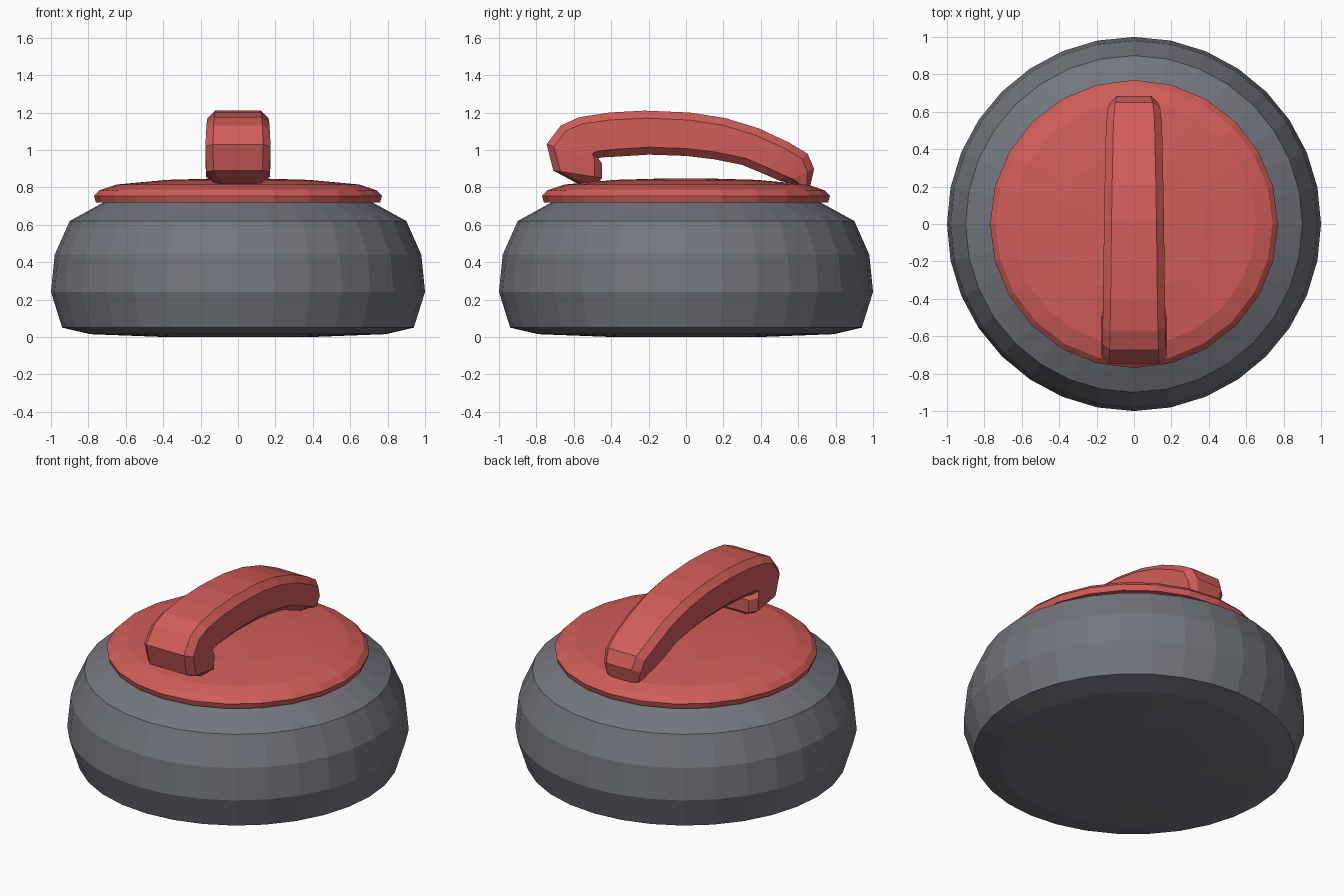
import bpy, bmesh, math

cube = bpy.data.objects.get("Cube")
if cube:
    bpy.data.objects.remove(cube, do_unlink=True)


def material(name, colour):
    mat = bpy.data.materials.new(name)
    mat.use_nodes = True
    mat.diffuse_color = colour
    mat.node_tree.nodes["Principled BSDF"].inputs["Base Color"].default_value = colour
    return mat


def loft(name, rings, mat):
    """Skin a list of equal-length vertex rings and close both ends."""
    bm = bmesh.new()
    loops = [[bm.verts.new(p) for p in ring] for ring in rings]
    for low, high in zip(loops, loops[1:]):
        n = len(low)
        for i in range(n):
            j = (i + 1) % n
            bm.faces.new((low[i], low[j], high[j], high[i]))
    bm.faces.new(loops[0])
    bm.faces.new(loops[-1])
    bmesh.ops.recalc_face_normals(bm, faces=bm.faces)
    mesh = bpy.data.meshes.new(name)
    bm.to_mesh(mesh)
    bm.free()
    mesh.materials.append(mat)
    obj = bpy.data.objects.new(name, mesh)
    bpy.context.collection.objects.link(obj)
    return obj


def lathe(name, profile, sides, mat):
    angles = [math.tau * i / sides for i in range(sides)]
    rings = [[(r * math.cos(a), r * math.sin(a), z) for a in angles] for r, z in profile]
    return loft(name, rings, mat)


def section(outer, inner, half, bevel=0.04):
    """Chamfered box section between an outer and an inner (y, z) point."""
    dy, dz = inner[0] - outer[0], inner[1] - outer[1]
    t = min(bevel / math.hypot(dy, dz), 0.3)
    narrow = half - bevel
    side = [(narrow, 0), (half, t), (half, 1 - t), (narrow, 1)]
    outline = side + [(-x, s) for x, s in reversed(side)]
    return [(x, outer[1 - 1] + dy * s, outer[1] + dz * s) for x, s in outline]


stone = material("grey stone", (0.17, 0.18, 0.205, 1))
red = material("red plastic", (0.64, 0.11, 0.10, 1))

# Faceted stone body
lathe("stone_body", [(0.4, 0), (0.79, 0.015), (0.94, 0.05), (1, 0.24), (0.98, 0.44),
                     (0.9, 0.62), (0.7, 0.73)], 32, stone)

# Shallow domed cover
lathe("top_cover", [(0.68, 0.72), (0.76, 0.72), (0.77, 0.755), (0.74, 0.785),
                    (0.65, 0.815), (0.38, 0.84), (0.1, 0.848)], 24, red)

# Arched handle: outer point, inner point, half width
handle = [
    ((-0.58, 0.82), (-0.47, 0.82), 0.12),
    ((-0.71, 0.89), (-0.45, 0.85), 0.17),
    ((-0.745, 1.03), (-0.45, 0.93), 0.175),
    ((-0.67, 1.13), (-0.47, 0.955), 0.17),
    ((-0.57, 1.175), (-0.45, 0.96), 0.168),
    ((-0.41, 1.2), (-0.39, 0.963), 0.165),
    ((-0.22, 1.21), (-0.2, 0.975), 0.163),
    ((0.02, 1.2), (0, 0.968), 0.16),
    ((0.21, 1.17), (0.15, 0.95), 0.157),
    ((0.39, 1.115), (0.3, 0.92), 0.153),
    ((0.55, 1.04), (0.42, 0.87), 0.15),
    ((0.65, 0.98), (0.5, 0.835), 0.14),
    ((0.685, 0.9), (0.54, 0.825), 0.13),
    ((0.665, 0.81), (0.6, 0.81), 0.11),
]
loft("handle", [section(*s) for s in handle], red)
